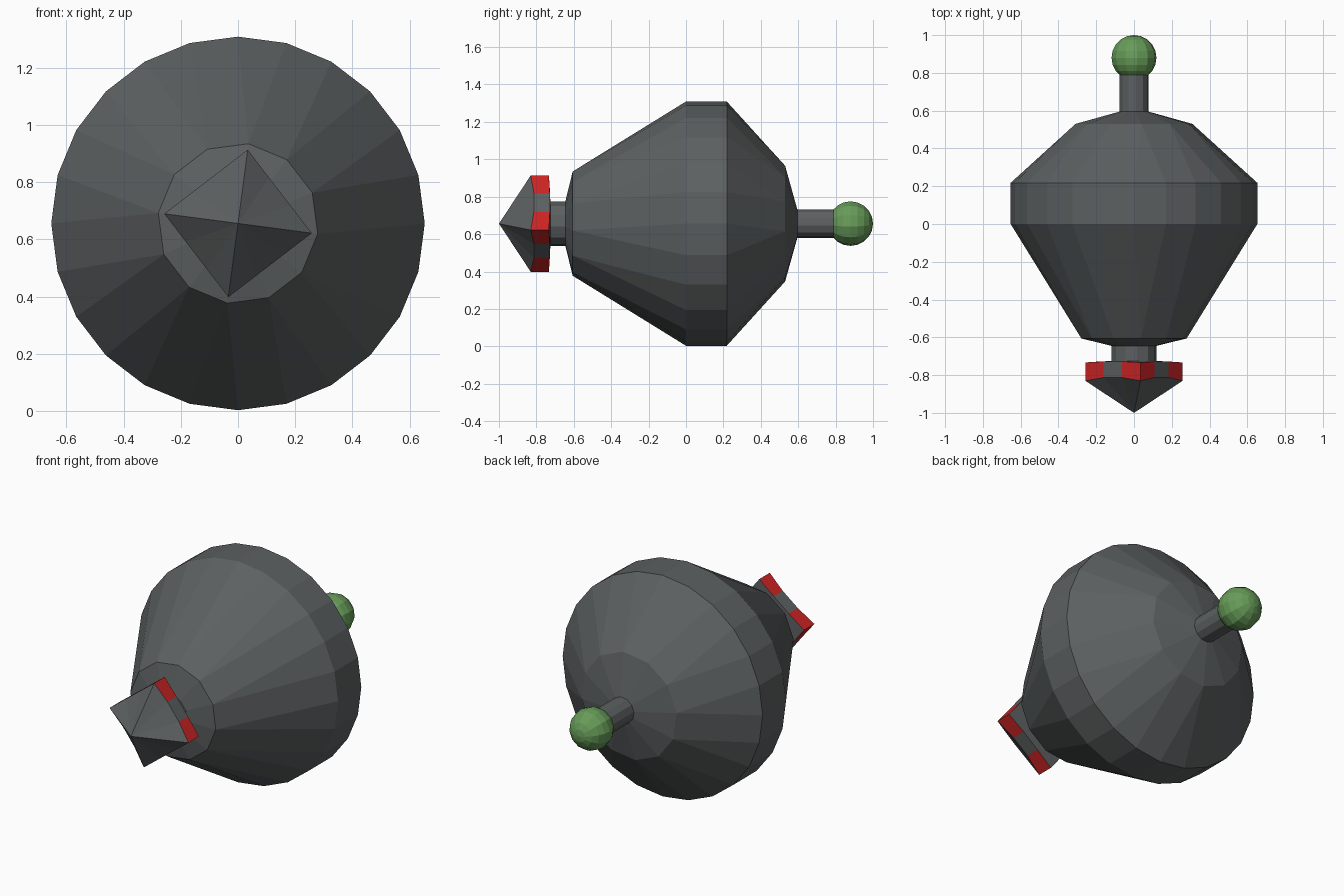
import bpy, bmesh, math
from mathutils import Vector

if "Cube" in bpy.data.objects:
    bpy.data.objects.remove(bpy.data.objects["Cube"])

ZC = 0.656                      # height of the spin axis (runs along y)
PHASE = math.radians(7.5)


def material(name, rgb):
    m = bpy.data.materials.new(name)
    m.diffuse_color = (*rgb, 1)
    m.use_nodes = True
    m.node_tree.nodes["Principled BSDF"].inputs["Base Color"].default_value = m.diffuse_color
    return m


grey = material("dark grey", (0.108, 0.118, 0.12))
red = material("red", (0.60, 0.017, 0.018))
green = material("green", (0.135, 0.33, 0.098))


def ring(bm, n, r, y, phase=0.0):
    angles = [phase + 2 * math.pi * i / n for i in range(n)]
    return [bm.verts.new((r * math.sin(a), y, ZC + r * math.cos(a))) for a in angles]


def join(bm, a, b):
    """Connect rings of equal count, or a 12 ring with a 24 ring."""
    if len(a) > len(b):
        a, b = b, a
    n, m, made = len(a), len(b), []
    for i in range(n):
        j = (i + 1) % n
        if n == m:
            made.append(bm.faces.new((a[i], a[j], b[j], b[i])))
        else:
            bm.faces.new((a[i], b[2 * i], b[2 * i + 1]))
            bm.faces.new((a[i], b[2 * i + 1], b[(2 * i + 2) % m], a[j]))
    return made


def fan(bm, loop, y):
    tip = bm.verts.new((0, y, ZC))
    for i in range(len(loop)):
        bm.faces.new((loop[i], loop[(i + 1) % len(loop)], tip))


def finish(bm, name, mats):
    bmesh.ops.recalc_face_normals(bm, faces=bm.faces[:])
    me = bpy.data.meshes.new(name)
    bm.to_mesh(me)
    bm.free()
    for m in mats:
        me.materials.append(m)
    ob = bpy.data.objects.new(name, me)
    bpy.context.collection.objects.link(ob)
    return ob


# Body with neck in front and handle rod behind: (sides, radius, y)
bm = bmesh.new()
profile = [(12, 0.12, -0.725), (12, 0.12, -0.645), (12, 0.281, -0.606),
           (24, 0.653, 0.0), (24, 0.653, 0.218), (12, 0.312, 0.53),
           (12, 0.077, 0.595), (12, 0.077, 0.81)]
rings = [ring(bm, n, r, y, PHASE if n == 12 else 0) for n, r, y in profile]
for a, b in zip(rings, rings[1:]):
    join(bm, a, b)
bm.faces.new(rings[0])
bm.faces.new(rings[-1])
finish(bm, "spinning_body", [grey])


# Square pointed tip, each side split in three, red corners
def square_ring(bm, r, y_corner, y_mid):
    pts = []
    corner = [Vector((r * math.sin(PHASE + k * math.pi / 2), 0,
                      ZC + r * math.cos(PHASE + k * math.pi / 2))) for k in range(4)]
    for k in range(4):
        for t in range(3):
            p = corner[k].lerp(corner[(k + 1) % 4], t / 3)
            p.y = y_corner if t == 0 else y_mid
            pts.append(bm.verts.new(p))
    return pts


bm = bmesh.new()
inner = ring(bm, 12, 0.12, -0.725, PHASE)
back = square_ring(bm, 0.26, -0.733, -0.728)
front = square_ring(bm, 0.26, -0.83, -0.813)
join(bm, inner, back)
for i, f in enumerate(join(bm, back, front)):
    f.material_index = 0 if i % 3 == 1 else 1
fan(bm, front, -1.0)
finish(bm, "pointed_tip", [grey, red])

# Round knob at the end of the rod
bm = bmesh.new()
R, YK, BANDS = 0.12, 0.88, 10
loops = []
for k in range(2, BANDS):
    a = math.pi * k / BANDS
    loops.append(ring(bm, 12, R * math.sin(a), YK - R * math.cos(a), PHASE))
for a, b in zip(loops, loops[1:]):
    join(bm, a, b)
bm.faces.new(loops[0])
fan(bm, loops[-1], YK + R)
finish(bm, "knob", [green])
